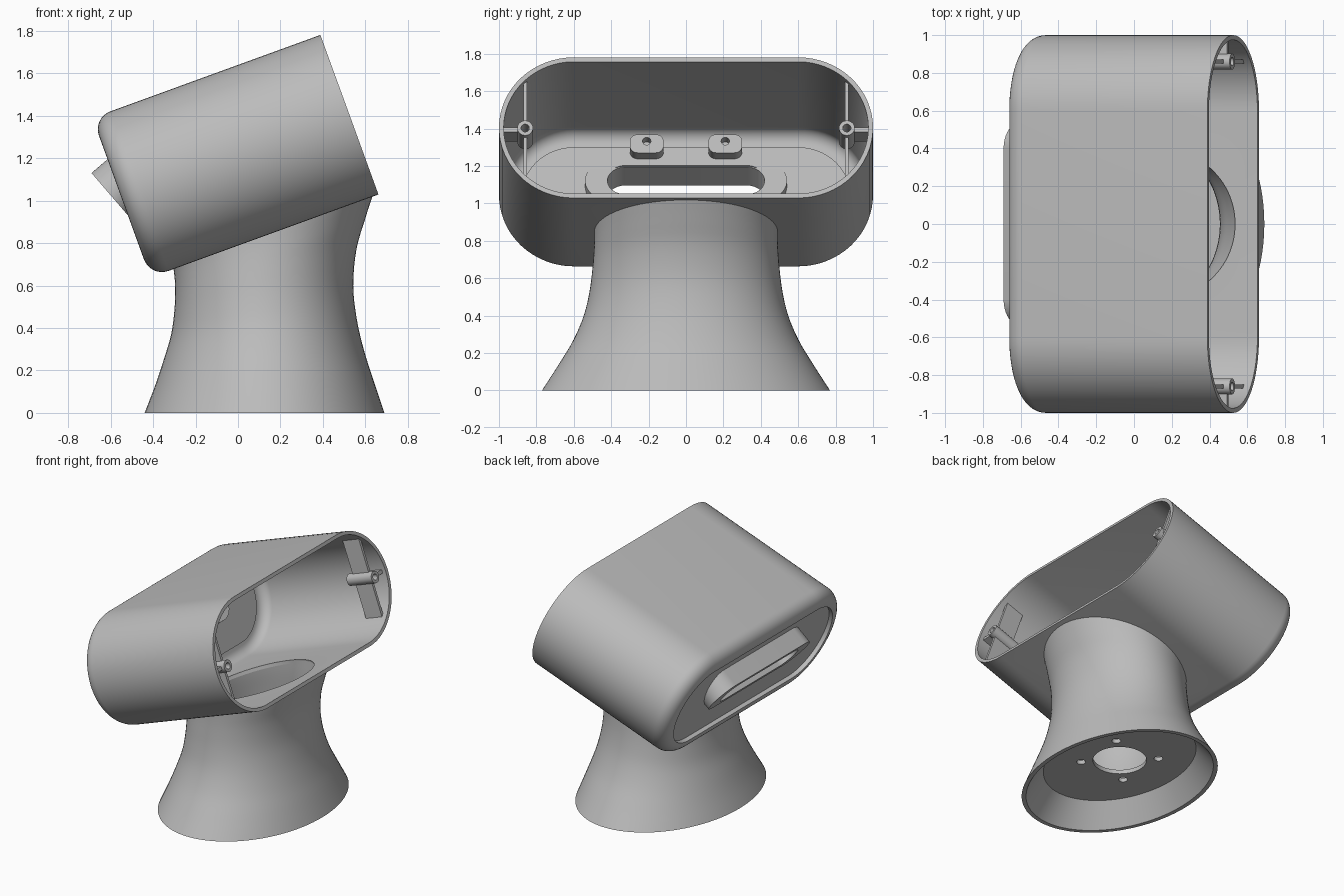
import bpy, bmesh
from math import sin, cos, pi, radians
from mathutils import Matrix, Vector

if "Cube" in bpy.data.objects:
    bpy.data.objects.remove(bpy.data.objects["Cube"])

grey = bpy.data.materials.new("plain grey")
grey.use_nodes = True
grey.diffuse_color = (0.5, 0.5, 0.5, 1)
grey.node_tree.nodes["Principled BSDF"].inputs["Base Color"].default_value = (0.5, 0.5, 0.5, 1)

# Local frames: x runs along the housing or the cable port
HEAD = Matrix.Translation((0.525, 0, 1.405)) @ Matrix.Rotation(radians(-20), 4, "Y")
PORT = Matrix.Translation((-0.599, 0, 1.024)) @ Matrix.Rotation(radians(-40.7), 4, "Y")


def rounded(x, hy, hz, r, cy=0, cz=0, n=16):
    """Rounded rectangle across the local x axis."""
    ring = []
    for k, (sy, sz) in enumerate([(1, 1), (-1, 1), (-1, -1), (1, -1)]):
        for i in range(n + 1):
            a = (k + i / n) * pi / 2
            ring.append(Vector((x, cy + sy * (hy - r) + r * cos(a), cz + sz * (hz - r) + r * sin(a))))
    return ring


def ellipse(left, right, ry, scale=1, n=96):
    """Ellipse spanning two (x, z) points, optionally shrunk."""
    a, b = Vector((left[0], 0, left[1])), Vector((right[0], 0, right[1]))
    mid, half = (a + b) / 2, (b - a) / 2 * scale
    return [mid + half * cos(t) + Vector((0, ry * scale * sin(t), 0))
            for t in (2 * pi * i / n for i in range(n))]


def loft(name, rings, matrix=Matrix(), closed=False):
    """Skin a list of rings, either capped or joined end to start."""
    bm = bmesh.new()
    loops = [[bm.verts.new(p) for p in ring] for ring in rings]
    pairs = list(zip(loops, loops[1:]))
    if closed:
        pairs.append((loops[-1], loops[0]))
    else:
        bm.faces.new(loops[0])
        bm.faces.new(loops[-1])
    for lo, hi in pairs:
        for i in range(len(lo)):
            j = (i + 1) % len(lo)
            bm.faces.new((lo[i], lo[j], hi[j], hi[i]))
    bmesh.ops.remove_doubles(bm, verts=bm.verts, dist=1e-5)
    bmesh.ops.recalc_face_normals(bm, faces=bm.faces)
    mesh = bpy.data.meshes.new(name)
    bm.to_mesh(mesh)
    bm.free()
    mesh.materials.append(grey)
    ob = bpy.data.objects.new(name, mesh)
    bpy.context.collection.objects.link(ob)
    ob.matrix_world = matrix
    return ob


def block(name, x, y, z, matrix):
    """Box between the given (min, max) pairs."""
    return loft(name, [[Vector((px, y[a], z[b])) for a, b in ((0, 0), (1, 0), (1, 1), (0, 1))]
                       for px in x], matrix)


def cut(target, cutter):
    cutter.hide_render = True
    bpy.context.view_layer.update()
    mod = target.modifiers.new("cut", "BOOLEAN")
    mod.object, mod.operation, mod.solver = cutter, "DIFFERENCE", "EXACT"
    bpy.ops.object.select_all(action="DESELECT")
    bpy.context.view_layer.objects.active = target
    target.select_set(True)
    bpy.ops.object.modifier_apply(modifier=mod.name)
    bpy.data.objects.remove(cutter)


def oval(x, inset):
    return rounded(x, 1 - inset, 0.4 - inset, 0.4 - inset)


# Housing: thin oval shell, filleted and recessed at the closed end
depth, fillet, wall = 1.143, 0.09, 0.025
arc = [i * pi / 16 for i in range(9)]
outside = [oval(0, 0)] + [oval(-depth + fillet * (1 - sin(a)), fillet * (1 - cos(a))) for a in arc]
recess = [oval(-depth, 0.105), oval(-depth + 0.03, 0.105)]
inside = [oval(0, wall)] + [oval(-1.09 + 0.07 * (1 - sin(a)), wall + 0.07 * (1 - cos(a))) for a in arc]
step = [oval(-1.09, 0.12), oval(-1.075, 0.12)]
housing = loft("housing", (outside + recess)[::-1] + inside + step, HEAD)

# Neck: flared hollow pedestal; rows are left point, right point, half depth
rows = [((-0.44, 0), (0.69, 0), 0.77), ((-0.39, 0.13), (0.64, 0.15), 0.68),
        ((-0.35, 0.25), (0.595, 0.29), 0.602), ((-0.315, 0.37), (0.56, 0.44), 0.545),
        ((-0.3, 0.48), (0.543, 0.6), 0.514), ((-0.296, 0.58), (0.558, 0.77), 0.498),
        ((-0.3, 0.65), (0.598, 0.91), 0.491), ((-0.307, 0.695), (0.638, 1.035), 0.49)]


def smooth_rows(rows, n=4):
    """Catmull-Rom refinement of the pedestal rows."""
    flat = [Vector((*a, *b, ry)[:5]) for a, b, ry in rows]
    pts = [2 * flat[0] - flat[1]] + flat + [2 * flat[-1] - flat[-2]]
    out = []
    for p, q, r, s in zip(pts, pts[1:], pts[2:], pts[3:]):
        for i in range(n):
            t = i / n
            out.append(q + (r - p) * t / 2 + (2 * p - 5 * q + 4 * r - s) * t * t / 2
                       + (3 * q - p - 3 * r + s) * t ** 3 / 2)
    return [((v[0], v[1]), (v[2], v[3]), v[4]) for v in out + [flat[-1]]]


def level(z, rx, ry):
    return ellipse((0.125 - rx, z), (0.125 + rx, z), ry)


curve = smooth_rows(rows)
bore = [ellipse(*r, scale=0.79) for r in curve if r[0][1] > 0.2][::-1]
plate = [level(0.19, 0.39, 0.52), level(0.19, 0.18, 0.18), level(0.16, 0.18, 0.18),
         level(0.16, 0.44, 0.6), level(0, 0.535, 0.74)]
neck = loft("neck", [ellipse(*r) for r in curve] + bore + plate, closed=True)

# Opening from the neck into the housing
up = Vector((-sin(radians(20)), 0, cos(radians(20)))) * 0.08
cut(housing, loft("bore_cutter", [[p - up for p in bore[0]], [p + up for p in bore[0]]]))

# Screw holes in the base plate
for k in range(4):
    a = pi / 4 + k * pi / 2
    x, y = 0.125 + 0.26 * cos(a), 0.26 * sin(a)
    ring = [Vector((x + 0.03 * cos(t), y + 0.03 * sin(t), 0)) for t in (i * pi / 12 for i in range(24))]
    cut(neck, loft("screw_cutter", [[p + Vector((0, 0, z)) for p in ring] for z in (0.1, 0.25)]))

# Cable port: slanted oval sleeve through the closed end
cut(housing, loft("port_cutter", [rounded(x, 0.43, 0.1, 0.1) for x in (-0.1, 0.25)], PORT))
loft("cable_port", [rounded(0, 0.54, 0.14, 0.14), rounded(0.15, 0.54, 0.14, 0.14),
                    rounded(0.15, 0.42, 0.095, 0.095), rounded(0, 0.42, 0.095, 0.095)], PORT, closed=True)

for side, s in (("left", 1), ("right", -1)):
    # Screw bosses on the closed end
    y = 0.21 * s
    boss = loft(side + "_boss", [rounded(x, 0.09, 0.052, 0.04, y, 0.266) for x in (-1.08, -0.98)], HEAD)
    cut(boss, loft("boss_cutter", [rounded(x, 0.022, 0.022, 0.022, y, 0.28, 6) for x in (-1.05, -0.9)], HEAD))

    # Screw posts near the rim, held by crossed ribs
    y = 0.86 * s
    loft(side + "_post", [rounded(x, r, r, r, y, 0, 8) for x, r in
                          ((-0.22, 0.042), (-0.005, 0.042), (-0.005, 0.022), (-0.15, 0.022))], HEAD)
    for end, z in (("upper", 1), ("lower", -1)):
        block(f"{side}_{end}_rib", (-0.18, -0.04), (y - 0.01, y + 0.01),
              sorted((0.035 * z, 0.285 * z)), HEAD)
    block(side + "_cross_rib", (-0.18, -0.03), sorted((0.895 * s, 0.985 * s)), (-0.013, 0.013), HEAD)

# Smooth shading with crisp edges
bpy.ops.object.select_all(action="DESELECT")
for ob in bpy.context.collection.objects:
    if ob.type == "MESH" and grey.name in ob.data.materials:
        ob.select_set(True)
        bpy.context.view_layer.objects.active = ob
bpy.ops.object.shade_smooth_by_angle(angle=radians(30))
